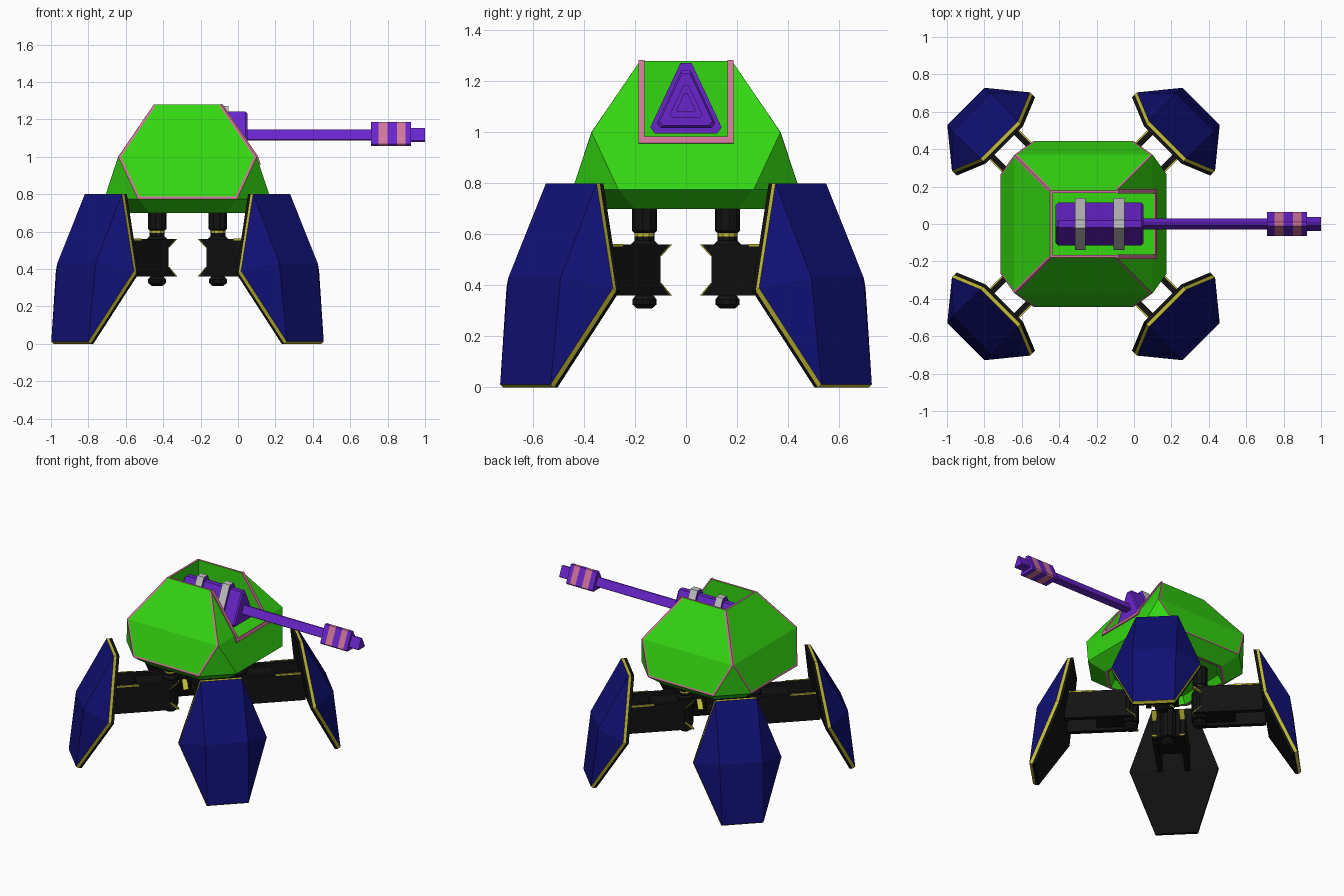
import bpy, bmesh, math
from mathutils import Matrix, Vector

if "Cube" in bpy.data.objects:
    bpy.data.objects.remove(bpy.data.objects["Cube"])

CX = -0.27  # hull centre


def material(name, r, g, b):
    m = bpy.data.materials.new(name)
    m.diffuse_color = (r, g, b, 1)
    m.use_nodes = True
    m.node_tree.nodes["Principled BSDF"].inputs["Base Color"].default_value = m.diffuse_color
    return m


GREEN = material("hull_green", 0.035, 0.68, 0.006)
PINK = material("trim_pink", 0.64, 0.18, 0.32)
PURPLE = material("gun_purple", 0.14, 0.018, 0.60)
GREY = material("band_grey", 0.55, 0.55, 0.55)
BLUE = material("armour_blue", 0.005, 0.005, 0.17)
YELLOW = material("edge_yellow", 0.56, 0.52, 0.035)
BLACK = material("joint_black", 0.006, 0.006, 0.006)


def build(name, verts, faces, mats, indices=None, matrix=None):
    """Mesh object with outward normals and a material index per face."""
    bm = bmesh.new()
    vs = [bm.verts.new(matrix @ Vector(v) if matrix else v) for v in verts]
    for i, f in enumerate(faces):
        face = bm.faces.new([vs[k] for k in f])
        face.material_index = indices[i] if indices else 0
    bmesh.ops.recalc_face_normals(bm, faces=bm.faces)
    me = bpy.data.meshes.new(name)
    bm.to_mesh(me)
    bm.free()
    for m in mats:
        me.materials.append(m)
    ob = bpy.data.objects.new(name, me)
    bpy.context.collection.objects.link(ob)
    return ob


def loft(name, rings, mats, seg=None, matrix=None):
    """Skin equal rings with capped ends; seg gives the material per segment."""
    n, verts, faces, idx = len(rings[0]), [p for r in rings for p in r], [], []
    for s in range(len(rings) - 1):
        for i in range(n):
            j = (i + 1) % n
            faces.append((s * n + i, s * n + j, (s + 1) * n + j, (s + 1) * n + i))
            idx.append(seg[s] if seg else 0)
    faces += [tuple(range(n)), tuple(range(len(verts) - n, len(verts)))]
    return build(name, verts, faces, mats, idx + [0, 0], matrix)


def box(name, lo, hi, mat, matrix=None):
    rings = [[(lo[0], lo[1], z), (hi[0], lo[1], z), (hi[0], hi[1], z), (lo[0], hi[1], z)]
             for z in (lo[2], hi[2])]
    return loft(name, rings, [mat], None, matrix)


# ---- hull: two octagons below, two squares above
def octagon(h, c, z):
    return [(CX + x, y, z) for x, y in ((h, -c), (h, c), (c, h), (-c, h),
                                        (-h, c), (-h, -c), (-c, -h), (c, -h))]


def square(h, z):
    return [(CX + x, y, z) for x, y in ((h, -h), (h, h), (-h, h), (-h, -h))]


verts = octagon(0.35, 0.20, 0.70) + octagon(0.445, 0.265, 0.775) + square(0.37, 1.0) + square(0.18, 1.28)
faces = [tuple(range(8)), (20, 21, 22, 23)]
faces += [(i, (i + 1) % 8, 8 + (i + 1) % 8, 8 + i) for i in range(8)]
sides = []
for k in range(4):
    a, b, n = 8 + 2 * k, 9 + 2 * k, (k + 1) % 4
    sides.append((len(faces), len(faces) + 1))
    faces += [(a, b, 16 + n, 16 + k), (16 + k, 16 + n, 20 + n, 20 + k), (b, 8 + (2 * k + 2) % 8, 16 + n)]
hull = build("hull", verts, faces, [GREEN, PINK])

bm = bmesh.new()
bm.from_mesh(hull.data)
bm.faces.ensure_lookup_table()
allf = list(bm.faces)
allf[1].material_index = 1  # top border
# pink outline on front, back and left panels
for k in (1, 2, 3):
    ring = bmesh.ops.inset_region(bm, faces=[allf[i] for i in sides[k]],
                                  thickness=0.013, use_even_offset=True)["faces"]
    for f in ring:
        if f.calc_center_median().z < 1.265:
            f.material_index = 1
# underside: pink border around a recess
for f in bmesh.ops.inset_region(bm, faces=[allf[0]], thickness=0.02)["faces"]:
    f.material_index = 1
bmesh.ops.inset_region(bm, faces=[allf[0]], thickness=0.03, depth=-0.05)
bm.to_mesh(hull.data)
bm.free()

# gun slot, open to the right
cutter = box("slot_cutter", (-0.435, -0.165, 0.98), (1, 0.165, 2), GREEN)
cutter.hide_render = True
mod = hull.modifiers.new("slot", "BOOLEAN")
mod.operation, mod.solver, mod.object = "DIFFERENCE", "EXACT", cutter
bpy.context.view_layer.objects.active = hull
hull.select_set(True)
bpy.ops.object.modifier_apply(modifier="slot")
bpy.data.objects.remove(cutter, do_unlink=True)


# pink frame around the slot mouth
def frame(name, path, y0, y1):
    prof = [(x, z) for x, z in path] + [(x + 0.008, z + 0.003) for x, z in reversed(path)]
    loft(name, [[(CX + x, y, z) for x, z in prof] for y in (y0, y1)], [PINK])


jamb = [(0.384, 0.955), (0.369, 1.0), (0.178, 1.28)]
for s, tag in ((1, "back"), (-1, "front")):
    frame("slot_frame_" + tag, jamb, s * 0.163, s * 0.187)
frame("slot_frame_sill", [(0.384, 0.955), (0.376, 0.98)], -0.163, 0.163)


# ---- gun: stepped triangular prism with clipped corners
def tri(x, s):
    half = [(0.022, 0.16), (0.14, -0.092), (0.122, -0.115)]
    pts = half + [(-y, z) for y, z in reversed(half)]
    return [(x, y * s, 1.111 + z * s) for y, z in pts]


P, G, K = 0, 1, 2
steps = [(-0.42, 0.72, P), (-0.405, 0.82, P), (-0.315, 0.82, P), (-0.315, 1, G), (-0.26, 1, P),
         (-0.26, 0.82, P), (-0.11, 0.82, P), (-0.11, 1, G), (-0.05, 1, P), (-0.05, 0.82, P),
         (0.04, 0.82, P), (0.05, 0.74, P), (0.05, 0.215, P), (0.71, 0.215, P), (0.71, 0.46, P),
         (0.75, 0.46, K), (0.80, 0.46, P), (0.85, 0.46, K), (0.895, 0.46, P), (0.925, 0.46, P),
         (0.925, 0.27, P), (1.0, 0.27, P)]
loft("gun", [tri(x, s) for x, s, _ in steps], [PURPLE, GREY, PINK], [m for _, _, m in steps])


# ---- legs, in local space: x outward, y sideways
def disc(r, z, n=10):
    return [(0.23 + r * math.cos(math.tau * i / n), r * math.sin(math.tau * i / n), z) for i in range(n)]


for k, tag in enumerate(("back_right", "back_left", "front_left", "front_right")):
    M = Matrix.Translation((CX, 0, 0)) @ Matrix.Rotation(math.radians(45 + 90 * k), 4, "Z")

    # hip pivot with yellow collar and bottom bolt
    hip = [(0.03, 0.31, 0), (0.048, 0.325, 0), (0.048, 0.345, 0), (0.035, 0.36, 0), (0.055, 0.36, 0),
           (0.055, 0.56, 0), (0.04, 0.575, 0), (0.04, 0.592, 1), (0.04, 0.605, 0), (0.05, 0.615, 0), (0.05, 0.76, 0)]
    loft("hip_" + tag, [disc(r, z) for r, z, _ in hip], [BLACK, YELLOW], [m for *_, m in hip], M)

    # forked arm: two side plates with notched inner ends, joined by a block
    prof = [(0.19, 0.56), (0.25, 0.515), (0.25, 0.41), (0.19, 0.36), (0.66, 0.36), (0.66, 0.56)]
    for s, side in ((1, "a"), (-1, "b")):
        loft(f"arm_plate_{tag}_{side}", [[(x, s * t, z) for x, z in prof] for t in (0.075, 0.108)],
             [BLACK], None, M)
        box(f"arm_edge_{tag}_{side}", (0.46, s * 0.108 - 0.004, 0.553), (0.63, s * 0.108 + 0.004, 0.563), YELLOW, M)
        for z0, z1 in ((0.56, 0.515), (0.36, 0.41)):
            tip = [(0.187, z0), (0.247, z1), (0.253, z1), (0.198, z0)]
            loft(f"arm_tip_{tag}_{side}", [[(x, s * t, z) for x, z in tip] for t in (0.074, 0.11)],
                 [YELLOW], None, M)
    box("arm_block_" + tag, (0.23, -0.078, 0.38), (0.46, 0.078, 0.54), BLACK, M)

    # armour shield: folded blue front, yellow rim, black back
    rim = [(0.636, 0.14, 0.8), (0.70, 0.295, 0.39), (0.89, 0.14, 0.012)]
    rim += [(r, -t, z) for r, t, z in reversed(rim)]
    v = list(rim)
    for d, drop in ((0.018, 0.012), (0.038, 0.012)):
        v += [(r - d, t, max(z - drop, 0) if z < 0.5 else z) for r, t, z in rim]
    v += [(0.84, 0.145, 0.43), (0.84, -0.145, 0.43)]
    f = [(0, 5, 19, 18), (18, 19, 3, 2), (0, 1, 18), (1, 2, 18), (5, 4, 19), (4, 3, 19)]
    idx = [0] * 6
    for layer in (0, 1):
        for i in range(6):
            j, o = (i + 1) % 6, 6 * layer
            f.append((o + i, o + j, o + 6 + j, o + 6 + i))
            idx.append(1 + layer)
    f += [(12, 13, 16, 17), (13, 14, 15, 16)]
    build("shield_" + tag, v, f, [BLUE, YELLOW, BLACK], idx + [2, 2], M)
